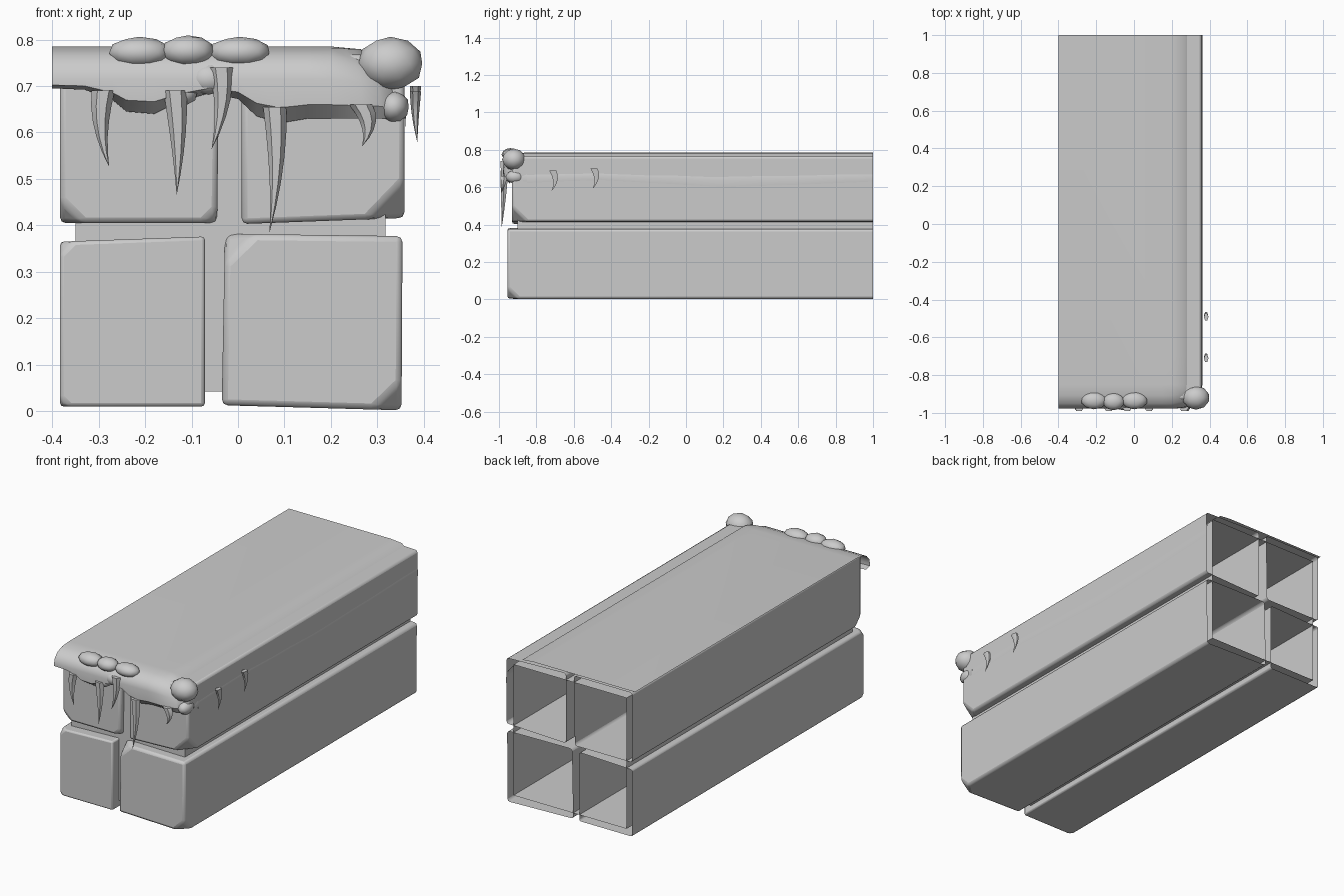
import bpy, bmesh
from math import sin, cos, pi, radians
from mathutils import Vector

cube = bpy.data.objects.get("Cube")
if cube:
    bpy.data.objects.remove(cube, do_unlink=True)

grey = bpy.data.materials.new("plain_grey")
grey.use_nodes = True
colour = (0.6, 0.6, 0.6, 1)
grey.diffuse_color = colour
grey.node_tree.nodes["Principled BSDF"].inputs["Base Color"].default_value = colour


def finish(bm, name, angle=40, bevel=0):
    """Turn a bmesh into a shaded object, with an optional rounded edge."""
    mesh = bpy.data.meshes.new(name)
    bm.to_mesh(mesh)
    bm.free()
    mesh.materials.append(grey)
    obj = bpy.data.objects.new(name, mesh)
    bpy.context.collection.objects.link(obj)
    bpy.ops.object.select_all(action="DESELECT")
    obj.select_set(True)
    bpy.context.view_layer.objects.active = obj
    bpy.ops.object.shade_smooth_by_angle(angle=radians(angle))
    if bevel:
        mod = obj.modifiers.new("rounded_edges", "BEVEL")
        mod.width, mod.segments = bevel, 2
        mod.limit_method, mod.angle_limit = "ANGLE", radians(35)
    return obj


def open_beam(name, corners, front, chips=(), bevel=0):
    """Beam with an open back; chips maps front corner numbers to cut sizes."""
    bm = bmesh.new()
    near = [bm.verts.new((x, front, z)) for x, z in corners]
    far = [bm.verts.new((x, 1, z)) for x, z in corners]
    bm.faces.new(near)
    for i in range(4):
        j = (i + 1) % 4
        bm.faces.new((near[j], near[i], far[i], far[j]))
    for i, size in chips:
        bmesh.ops.bevel(bm, geom=[near[i]], offset=size, affect="VERTICES", segments=1)
    return finish(bm, name, 40, bevel)


# Stone blocks: corners run bottom left, bottom right, top right, top left
open_beam("lower_left_block", [(-.383, .01), (-.071, .01), (-.071, .376), (-.383, .365)],
          -.955, [(3, .03), (0, .02)], .012)
open_beam("lower_right_block", [(-.035, .013), (.352, .002), (.354, .377), (-.028, .382)],
          -.955, [(1, .06), (3, .065)], .013)
open_beam("upper_left_block", [(-.383, .405), (-.045, .405), (-.04, .775), (-.383, .775)],
          -.93, [(0, .05), (1, .03)], .014)
open_beam("upper_right_block", [(.008, .403), (.358, .416), (.358, .765), (.008, .775)],
          -.93, [(1, .08)], .012)

# Mortar core showing in the joints
open_beam("mortar_core", [(-.35, .043), (.317, .043), (.317, .74), (-.35, .74)], -.9)


# Snow cap: a flat top whose rolled edge follows the front and the right-hand side
front_drip = [(-.4, .695), (-.33, .692), (-.27, .67), (-.24, .645), (-.18, .64), (-.13, .665),
              (-.06, .685), (0, .672), (.04, .635), (.09, .62), (.15, .63)]
side_drip = [(-.85, .622), (-.7, .63), (-.45, .638), (-.1, .618), (.2, .6), (.6, .613), (1, .63)]
top, inner_x, inner_y = .785, .2, -.85
stations = [((x, inner_y), (0, -.128), low) for x, low in front_drip]
for step in range(6):
    a = step * pi / 10
    stations.append(((inner_x, inner_y), (.162 * sin(a) ** .75, -.128 * max(cos(a), 0) ** .75), .63))
stations += [((inner_x, y), (.162, 0), low) for y, low in side_drip]

front_roll = [(0, 0), (.45, -.004), (.78, -.02), (.95, -.045), (1, -.07)]
side_roll = [(0, 0), (.4, -.006), (.7, -.045), (.73, -.052), (.92, -.085)]
bm = bmesh.new()
rows = []
for (x, y), (dx, dy), low in stations:
    side = min(max(dx / .162, 0), 1)
    ring = []
    for (f, drop), (g, fall) in zip(front_roll, side_roll):
        reach = f + (g - f) * side
        ring.append(bm.verts.new((x + dx * reach, y + dy * reach,
                                  top + drop + (fall - drop) * side)))
    for reach, t in ((1, .65), (.72 + .27 * side, 1)):
        start = ring[4].co.z
        ring.append(bm.verts.new((x + dx * reach, y + dy * reach, start + (low - start) * t)))
    rows.append(ring)
for a, b in zip(rows, rows[1:]):
    for i in range(len(a) - 1):
        bm.faces.new((a[i], a[i + 1], b[i + 1], b[i]))
bm.faces.new([r[0] for r in rows] + [bm.verts.new((-.4, 1, top))])
bmesh.ops.remove_doubles(bm, verts=bm.verts, dist=.0005)
bmesh.ops.recalc_face_normals(bm, faces=bm.faces)
finish(bm, "snow_cap", 35)


# Snow lumps
def lump(name, centre, size, detail=2):
    bm = bmesh.new()
    bmesh.ops.create_icosphere(bm, subdivisions=detail, radius=1)
    for v in bm.verts:
        v.co = Vector(centre) + v.co * Vector(size)
    finish(bm, name, 60)


lump("corner_snowball", (.328, -.92, .748), (.072, .063, .058))
lump("ridge_lump_left", (-.212, -.935, .772), (.068, .046, .034))
lump("ridge_lump_middle", (-.108, -.94, .775), (.058, .046, .034))
lump("ridge_lump_right", (.003, -.935, .773), (.068, .046, .033))
lump("drip_lump_low", (-.128, -.95, .685), (.042, .03, .03))
lump("drip_lump_high", (-.063, -.955, .715), (.042, .03, .034))
lump("corner_drip", (.335, -.915, .655), (.034, .05, .035))


# Icicles: six-sided tapering tubes swept through a bent path
def icicle(name, root, knee, tip, wide, deep):
    bm = bmesh.new()
    root, knee, tip = map(Vector, (root, knee, tip))
    rings = []
    for k in range(5):
        t = k / 5
        centre = root * (1 - t) ** 2 + knee * 2 * t * (1 - t) + tip * t * t
        size = 1 - t ** 1.3
        rings.append([bm.verts.new(centre + Vector((wide * cos(i * pi / 3) * size,
                                                    deep * sin(i * pi / 3) * size, 0)))
                      for i in range(6)])
    bm.faces.new(rings[0])
    for a, b in zip(rings, rings[1:]):
        for i in range(6):
            j = (i + 1) % 6
            bm.faces.new((a[i], a[j], b[j], b[i]))
    end = bm.verts.new(tip)
    for i in range(6):
        bm.faces.new((rings[-1][i], rings[-1][(i + 1) % 6], end))
    bmesh.ops.recalc_face_normals(bm, faces=bm.faces)
    finish(bm, name, 50)


front_icicles = [(-.29, .69, -.305, -.277, .525), (-.135, .69, -.125, -.132, .465),
                 (-.036, .74, -.025, -.057, .563), (.079, .655, .09, .068, .385),
                 (.264, .66, .295, .267, .57)]
for n, (x, z, bend, tip_x, tip_z) in enumerate(front_icicles, 1):
    icicle(f"front_icicle_{n}", (x, -.972, z), (bend, -.976, (z + tip_z) / 2),
           (tip_x, -.985, tip_z), .025, .022)
for n, (y, z) in enumerate([(-.712, .688), (-.492, .7)], 1):
    icicle(f"side_icicle_{n}", (.382, y, z), (.38, y + .03, z - .055),
           (.386, y - .008, z - .11), .012, .022)
